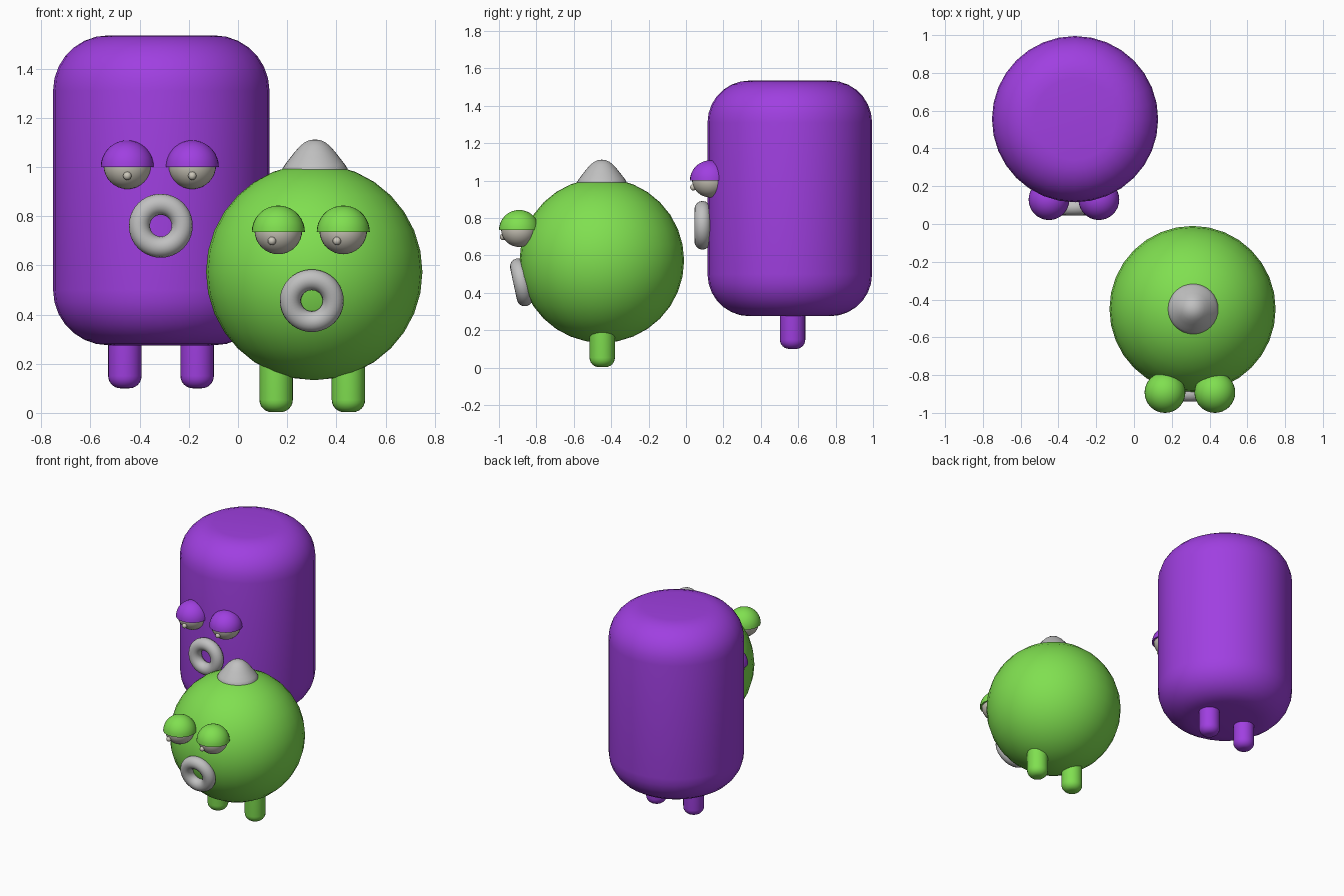
import bpy, bmesh, math
from mathutils import Matrix, Vector

if "Cube" in bpy.data.objects:
    bpy.data.objects.remove(bpy.data.objects["Cube"])


def material(name, color):
    m = bpy.data.materials.new(name)
    m.diffuse_color = (*color, 1)
    m.use_nodes = True
    m.node_tree.nodes["Principled BSDF"].inputs["Base Color"].default_value = m.diffuse_color
    return m


PURPLE = material("purple", (0.35, 0.05, 0.75))
GREEN = material("green", (0.216, 0.74, 0.08))
GREY = material("light_grey", (0.53, 0.53, 0.53))
EYE = material("warm_white", (0.60, 0.57, 0.49))


def finish(name, bm, mat, loc, rot=0.0, angle=50):
    bmesh.ops.recalc_face_normals(bm, faces=bm.faces)
    me = bpy.data.meshes.new(name)
    bm.to_mesh(me)
    bm.free()
    for p in me.polygons:
        p.use_smooth = True
    me.set_sharp_from_angle(angle=math.radians(angle))
    me.materials.append(mat)
    ob = bpy.data.objects.new(name, me)
    ob.location = loc
    ob.rotation_euler.x = rot
    bpy.context.collection.objects.link(ob)
    return ob


def arc(cr, cz, rad, a0, a1, n):
    """Profile points (radius, height) on a circular arc, angles in degrees."""
    pts = []
    for i in range(n + 1):
        a = math.radians(a0 + (a1 - a0) * i / n)
        pts.append((max(0.0, cr + rad * math.cos(a)), cz + rad * math.sin(a)))
    return pts


def lathe(name, profile, mat, loc, seg=32, angle=50):
    """Turn a (radius, height) profile around z."""
    bm = bmesh.new()
    rings = []
    for r, z in profile:
        if r < 1e-5:
            rings.append([bm.verts.new((0, 0, z))] * seg)
        else:
            rings.append([bm.verts.new((r * math.cos(math.tau * i / seg),
                                        r * math.sin(math.tau * i / seg), z))
                          for i in range(seg)])
    for lo, hi in zip(rings, rings[1:]):
        for i in range(seg):
            j = (i + 1) % seg
            quad = list(dict.fromkeys((lo[i], lo[j], hi[j], hi[i])))
            bm.faces.new(quad)
    return finish(name, bm, mat, loc, angle=angle)


def ball(name, rad, mat, loc, seg=32):
    bm = bmesh.new()
    bmesh.ops.create_uvsphere(bm, u_segments=seg, v_segments=seg // 2, radius=rad)
    return finish(name, bm, mat, loc)


def ring(name, major, minor, mat, loc, tilt):
    """Torus whose axis faces the front, tilted downwards by some degrees."""
    bm = bmesh.new()
    n, m = 40, 16
    v = [[bm.verts.new(((major + minor * math.cos(math.tau * j / m)) * math.cos(math.tau * i / n),
                        (major + minor * math.cos(math.tau * j / m)) * math.sin(math.tau * i / n),
                        minor * math.sin(math.tau * j / m)))
          for j in range(m)] for i in range(n)]
    for i in range(n):
        for j in range(m):
            a, b = (i + 1) % n, (j + 1) % m
            bm.faces.new((v[i][j], v[a][j], v[a][b], v[i][b]))
    return finish(name, bm, mat, loc, rot=math.radians(90 + tilt))


def legs(prefix, mat, cx, y, z, height):
    prof = ([(0, 0)] + arc(0.018, 0.05, 0.05, -90, 0, 6)
            + [(0.068, height), (0, height)])
    for side, s in (("left", -1), ("right", 1)):
        lathe(f"{prefix}_{side}_leg", prof, mat, (cx + s * 0.147, y, z), 24)


def eyes(prefix, mat, cx, y, z, pupil_dx):
    lid = [(0, 0)] + arc(0, 0, 0.108, 0, 90, 9)
    for side, s in (("left", -1), ("right", 1)):
        x = cx + s * 0.132
        ball(f"{prefix}_{side}_eyeball", 0.097, EYE, (x, y, z + 0.007))
        lathe(f"{prefix}_{side}_eyelid", lid, mat, (x, y, z))
        # small pupil bead sitting on the eyeball surface
        d = Vector((pupil_dx, 0, -0.036))
        d.y = -math.sqrt(0.097 ** 2 - d.length_squared)
        ball(f"{prefix}_{side}_pupil", 0.017, EYE, Vector((x, y, z)) + d, 16)


# Tall purple figure
R, B = 0.44, 0.225
body = ([(0, 0.275)] + arc(R - B, 0.275 + B, B, -90, 0, 7)
        + arc(R - B, 1.535 - B, B, 0, 90, 7) + [(0, 1.535)])
lathe("tall_body", body, PURPLE, (-0.312, 0.555, 0))
legs("tall", PURPLE, -0.313, 0.57, 0.10, 0.28)
eyes("tall", PURPLE, -0.318, 0.129, 1.0, 0.0)
ring("tall_mouth", 0.087, 0.043, GREY, (-0.314, 0.088, 0.761), 0)

# Round green figure
ball("round_body", 0.44, GREEN, (0.31, -0.45, 0.573))
legs("round", GREEN, 0.302, -0.448, 0.003, 0.30)
eyes("round", GREEN, 0.296, -0.892, 0.735, -0.026)
ring("round_mouth", 0.087, 0.043, GREY, (0.30, -0.88, 0.456), 12)

# Pointed cap on the round figure
cap = [(0, 0.95), (0.125, 0.95), (0.133, 0.972), (0.133, 0.992), (0.122, 1.010),
       (0.104, 1.033), (0.083, 1.060), (0.062, 1.084), (0.042, 1.100),
       (0.022, 1.109), (0, 1.112)]
lathe("round_cap", cap, GREY, (0.313, -0.45, 0), 32, 80)
